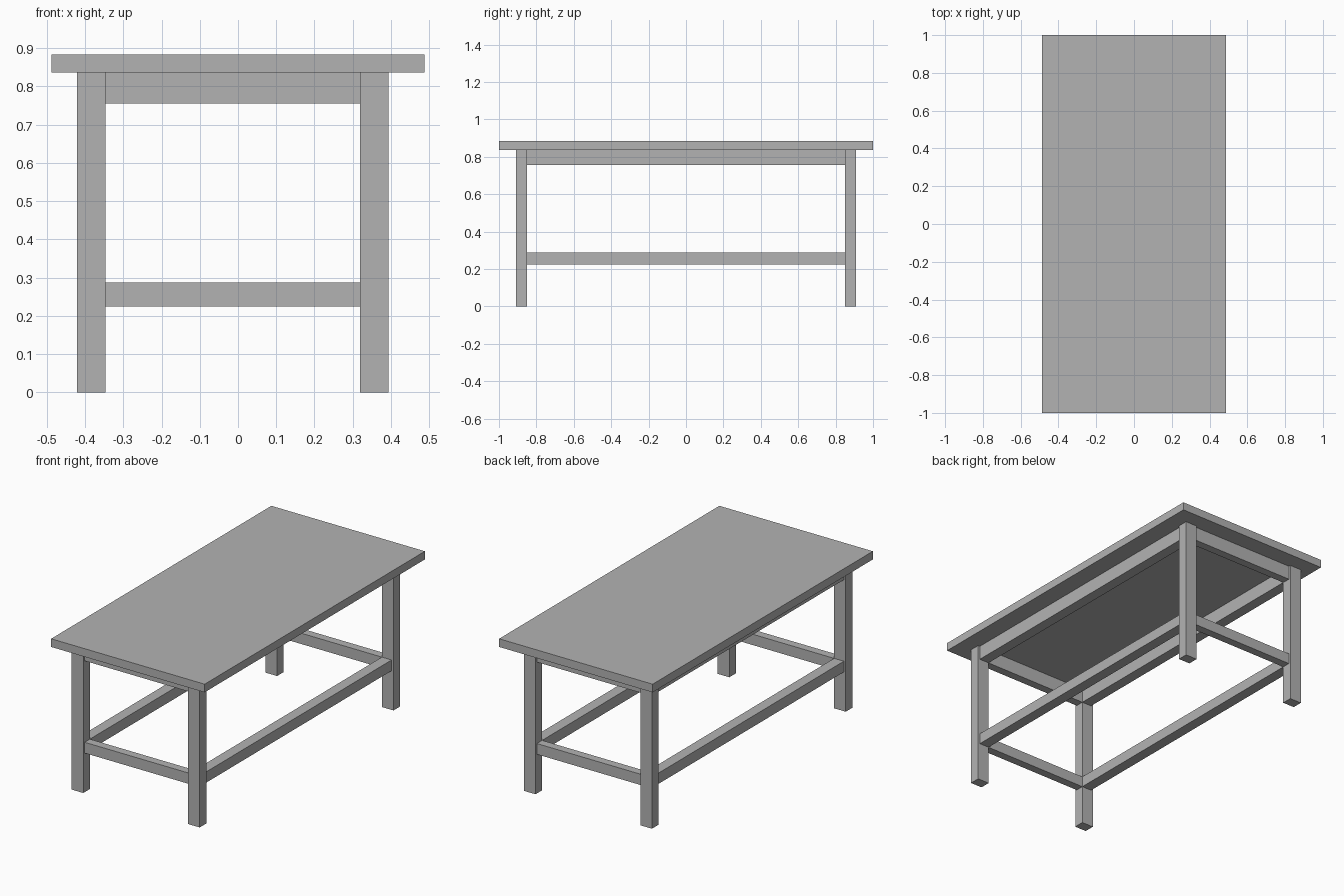
import bpy

cube = bpy.data.objects.get("Cube")
if cube:
    bpy.data.objects.remove(cube, do_unlink=True)

# One plain grey for the whole table
grey = bpy.data.materials.new("plain_grey")
grey.use_nodes = True
colour = (0.45, 0.45, 0.45, 1)
grey.diffuse_color = colour
grey.node_tree.nodes["Principled BSDF"].inputs["Base Color"].default_value = colour


def box(name, x, y, z):
    """Axis-aligned box from (low, high) ranges."""
    spans = (x, y, z)
    bpy.ops.mesh.primitive_cube_add(size=1, location=[sum(s) / 2 for s in spans])
    obj = bpy.context.object
    obj.name = obj.data.name = name
    obj.scale = [max(s) - min(s) for s in spans]
    bpy.ops.object.transform_apply(location=False, rotation=False, scale=True)
    obj.data.materials.append(grey)
    return obj


# Underframe measurements; the frame sits slightly off centre in x
SHIFT = -0.0135
LEG_X = (0.333, 0.407)
LEG_Y = (0.85, 0.91)
INSET = 0.012
TOP_Z = (0.836, 0.883)
RAILS = {"apron": (0.755, TOP_Z[0]), "stretcher": (0.225, 0.287)}


def side_x(sign, low, high):
    return (SHIFT + sign * low, SHIFT + sign * high)


# Table top
box("table_top", (-0.488, 0.488), (-1, 1), TOP_Z)

# Four legs
for sx, side in ((-1, "right"), (1, "left")):
    for sy, end in ((-1, "front"), (1, "back")):
        box(f"{end}_{side}_leg", side_x(sx, *LEG_X),
            (sy * LEG_Y[0], sy * LEG_Y[1]), (0, TOP_Z[0]))

# Aprons and stretchers, flush with the inner faces of the legs
for part, z in RAILS.items():
    for sx, side in ((-1, "right"), (1, "left")):
        box(f"{side}_{part}", side_x(sx, LEG_X[0], LEG_X[1] - INSET),
            (-LEG_Y[0], LEG_Y[0]), z)
    for sy, end in ((-1, "front"), (1, "back")):
        box(f"{end}_{part}", (SHIFT - LEG_X[0], SHIFT + LEG_X[0]),
            (sy * LEG_Y[0], sy * (LEG_Y[1] - INSET)), z)
